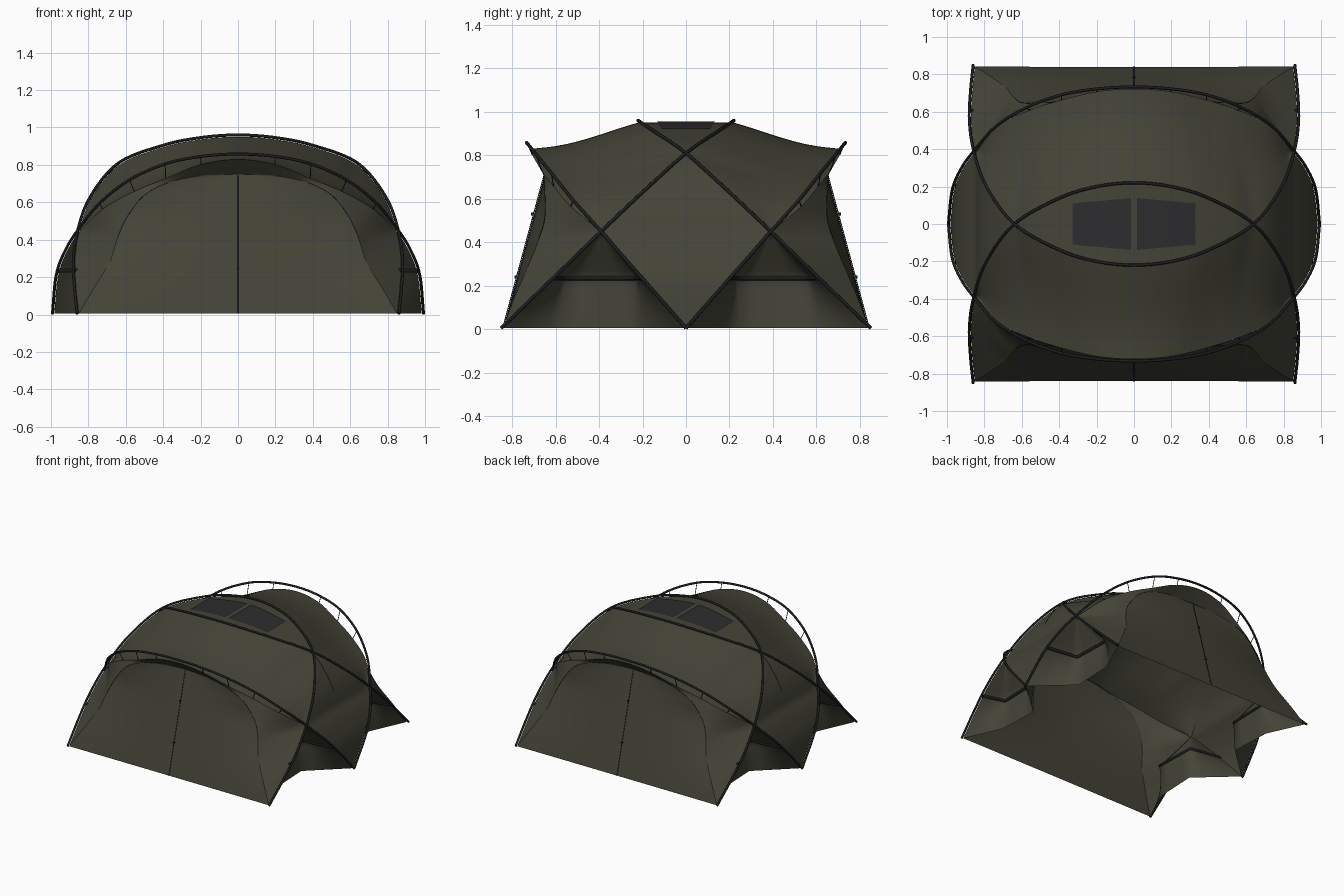
import bpy, bmesh, math
from mathutils import Vector

if "Cube" in bpy.data.objects:
    bpy.data.objects.remove(bpy.data.objects["Cube"])


def material(name, rgb):
    m = bpy.data.materials.new(name)
    m.diffuse_color = (*rgb, 1)
    m.use_nodes = True
    m.node_tree.nodes["Principled BSDF"].inputs["Base Color"].default_value = m.diffuse_color
    return m


FABRIC = material("olive fabric", (0.057, 0.057, 0.039))
POLE = material("black pole", (0.012, 0.012, 0.013))
WINDOW = material("dark window", (0.026, 0.026, 0.028))
K = 6  # samples per spline segment


def spline(pts):
    """Catmull-Rom samples through the points."""
    p = [Vector(q) for q in pts]
    p = [2 * p[0] - p[1]] + p + [2 * p[-1] - p[-2]]
    out = []
    for i in range(1, len(p) - 2):
        a, b, c, d = p[i - 1:i + 3]
        for s in range(K):
            t = s / K
            out.append(0.5 * (2 * b + (c - a) * t + (2 * a - 5 * b + 4 * c - d) * t * t
                              + (3 * b - a - 3 * c + d) * t ** 3))
    return out + [p[-2].copy()]


def arch(half):
    """Spline from one foot over the crown to the mirrored foot."""
    return spline(half + [(-x, y, z) for x, y, z in half[-2::-1]])


def resample(c, n):
    """Evenly spaced points along a polyline."""
    d = [0]
    for a, b in zip(c, c[1:]):
        d.append(d[-1] + (b - a).length)
    out, j = [], 0
    for i in range(n + 1):
        s = d[-1] * i / n
        while j < len(c) - 2 and d[j + 1] < s:
            j += 1
        out.append(c[j].lerp(c[j + 1], (s - d[j]) / max(d[j + 1] - d[j], 1e-9)))
    return out


def at_z(c, z):
    """Point on a rising polyline at height z."""
    for a, b in zip(c, c[1:]):
        if b.z >= z:
            return a.lerp(b, (z - a.z) / max(b.z - a.z, 1e-9))
    return c[-1].copy()


def flip(p, sx, sy):
    return Vector((p.x * sx, p.y * sy, p.z))


def sheet(name, rows, mat=FABRIC, sx=1, sy=1, scale=0.99):
    """Smooth fabric sheet from a grid of points, facing outwards."""
    bm = bmesh.new()
    g = [[bm.verts.new(flip(p, sx, sy) * scale) for p in r] for r in rows]
    for r, q in zip(g, g[1:]):
        for i in range(len(r) - 1):
            bm.faces.new((r[i], r[i + 1], q[i + 1], q[i]))
    bmesh.ops.remove_doubles(bm, verts=bm.verts, dist=0.0005)
    bm.normal_update()
    mid = Vector((0, 0, 0.3))
    if sum(f.normal.dot(f.calc_center_median() - mid) * f.calc_area() for f in bm.faces) < 0:
        bmesh.ops.reverse_faces(bm, faces=bm.faces)
    for f in bm.faces:
        f.smooth = True
    me = bpy.data.meshes.new(name)
    bm.to_mesh(me)
    bm.free()
    me.materials.append(mat)
    ob = bpy.data.objects.new(name, me)
    bpy.context.collection.objects.link(ob)


def tube(name, pts, r, sx=1, sy=1):
    cu = bpy.data.curves.new(name, 'CURVE')
    cu.dimensions = '3D'
    cu.bevel_depth = r
    cu.bevel_resolution = 2
    cu.use_fill_caps = True
    s = cu.splines.new('POLY')
    s.points.add(len(pts) - 1)
    for q, p in zip(s.points, pts):
        q.co = (*flip(p, sx, sy), 1)
    cu.materials.append(POLE)
    ob = bpy.data.objects.new(name, cu)
    bpy.context.collection.objects.link(ob)


def loft(a, b, n, sag=0.0):
    """Rows between two matching curves, sagging towards the second one."""
    return [[p.lerp(q, j / n) - Vector((0, 0, sag * math.sin(math.pi * (j / n) ** 1.4)))
             for p, q in zip(a, b)] for j in range(n + 1)]


# Main curves: crown pole, porch pole, canopy hem, door outline
A = arch([(.86, -.85, .005), (.875, -.7, .15), (.88, -.55, .295), (.857, -.39, .45),
          (.79, -.2, .63), (.64, 0, .81), (.4, .138, .905), (.2, .2, .946), (0, .22, .96)])
B = arch([(.992, 0, .005), (.972, -.18, .21), (.925, -.295, .34), (.857, -.39, .45),
          (.74, -.52, .595), (.58, -.62, .72), (.39, -.69, .805), (.2, -.722, .845), (0, -.733, .858)])
E = arch([(.857, -.39, .45), (.73, -.535, .57), (.56, -.615, .665), (.39, -.67, .735),
          (.2, -.715, .81), (0, -.73, .838)])
crease = spline([(0, -.65, .76), (.2, -.655, .75), (.38, -.66, .71), (.51, -.655, .64),
                 (.605, -.655, .515), (.655, -.69, .4), (.695, -.74, .28), (.78, -.8, .14),
                 (.86, -.85, .005)])
X, T = 3 * K, 5 * K  # sample index of the lower and upper pole crossings


def recess_row(z):
    """Corner panel at height z: in from one pole, along, and out to the other."""
    low = Vector((.735, -.575, 0)), Vector((.72, -.25, 0))
    mid = Vector((.71, -.565, .235)), Vector((.72, -.235, .235))
    cross = A[X]
    if z < .235:
        p, q = (l.lerp(m, z / .235) for l, m in zip(low, mid))
    else:
        p, q = (m.lerp(cross, (z - .235) / (cross.z - .235)) for m in mid)
    p.z = q.z = z
    corners = [at_z(A[:X + 1], z), p, q, at_z(B[:X + 1], z)]
    return [a.lerp(b, i / 4) for a, b in zip(corners, corners[1:]) for i in range(4)] + [corners[3]]


# Top panel between the crown poles
eye = A[T:len(A) - T]
sheet("top_panel", loft(eye, [flip(p, 1, -1) for p in eye], 8))

# Skylight: two dark plates with a fabric strip between them
for s in (1, -1):
    rows = []
    for i in range(9):
        x = .016 + i / 8 * .314
        k = next(j for j in range(T, 8 * K) if A[j + 1].x <= x)
        t = (A[k].x - x) / (A[k].x - A[k + 1].x)
        z = .99 * A[k].lerp(A[k + 1], t).z + .006
        w = .14 - .03 * x / .33
        rows.append([Vector((x, -w, z)), Vector((x, 0, z)), Vector((x, w, z))])
    sheet("skylight", rows, WINDOW, s, 1, 1)

for sy in (1, -1):
    # Roof panel from the crown pole down to the canopy hem
    top = [Vector((p.x, -abs(p.y), p.z)) for p in A[X:len(A) - X]]
    sheet("roof_panel", loft(resample(top, 64), resample(E, 64), 12, .02), sy=sy)

    # Door wall, bowed out towards its centre line
    door = []
    for p in crease:
        yc = -.85 + .27 * p.z
        door.append([Vector((p.x * u, p.y + (yc - p.y) * (1 - u * u), p.z))
                     for u in [i / 8 - 1 for i in range(17)]])
    sheet("door_wall", door, sy=sy)

    # Door zip and its toggles, on the outside
    zip_line = [Vector((0, (-.85 + .27 * z) * .99 - .003, z * .99)) for z in (.005, .25, .5, .75)]
    tube("door_zip", zip_line, .002, sy=sy)
    for z in (.24, .53):
        y = (-.85 + .27 * z) * .99
        tube("zip_toggle", [Vector((0, y - .002, z)), Vector((0, y - .012, z))], .007, sy=sy)

    # Poles
    tube("crown_pole", A, .008, sy=sy)
    tube("porch_pole", B, .008, sy=sy)

    for sx in (1, -1):
        # Wing from the door outline to the hem and the pole
        outer = E[:T + 1][::-1] + A[:X][::-1]
        sheet("porch_wing", loft(crease, outer, 6), sx=sx, sy=sy)
        tube("door_seam", [p * .991 for p in crease[2 * K:5 * K]], .0012, sx, sy)

        # Recessed corner panel with its strut
        levels = [.005 + .23 * i / 6 for i in range(7)] + [.235 + .215 * i / 6 for i in range(1, 7)]
        sheet("corner_panel", [recess_row(z) for z in levels], sx=sx, sy=sy)
        tube("corner_strut", [p * .992 for p in recess_row(.237)], .011, sx, sy)

        # Straps holding the hem to the porch pole
        for i, j in ((4, 1), (5, 2), (6, 3), (7, 4)):
            tube("hem_strap", [B[i * K], E[j * K] * .99], .0025, sx, sy)

for sx in (1, -1):
    # Diamond side panel and its upper seam
    edge = A[X:T + 1][::-1] + B[:X][::-1]
    sheet("side_panel", loft(edge, [flip(p, 1, -1) for p in edge], 10), sx=sx)
    tube("side_seam", [Vector((p.x, 0, p.z)) * .992 for p in A[X + 4:T + 1]], .001, sx)
